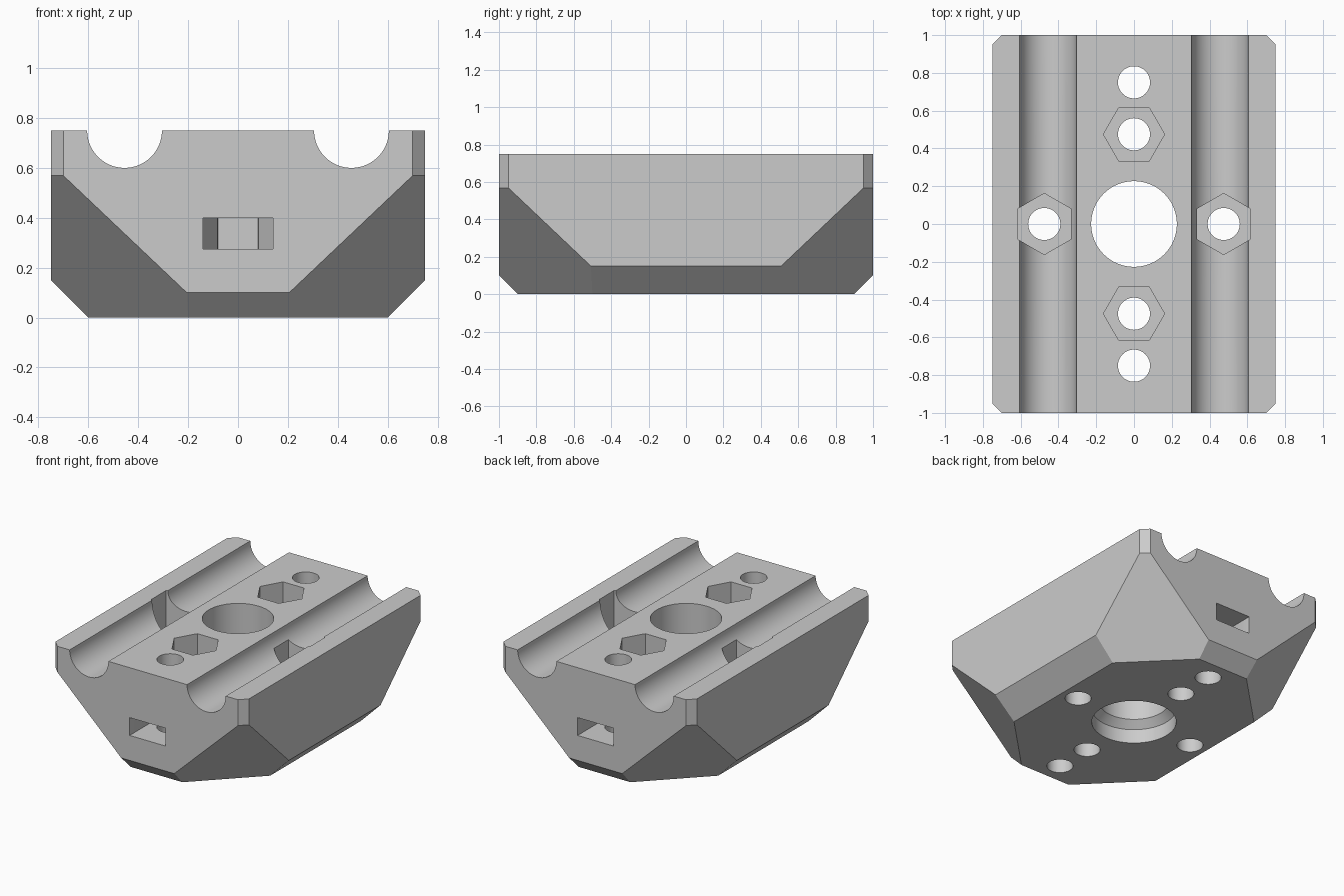
import bpy, bmesh, math
from mathutils import Vector, Matrix

default = bpy.data.objects.get("Cube")
if default:
    bpy.data.objects.remove(default, do_unlink=True)

grey = bpy.data.materials.new("plain grey")
grey.use_nodes = True
COLOUR = (0.6, 0.6, 0.6, 1)
grey.diffuse_color = COLOUR
grey.node_tree.nodes["Principled BSDF"].inputs["Base Color"].default_value = COLOUR


def add_object(name, bm):
    bmesh.ops.recalc_face_normals(bm, faces=bm.faces)
    mesh = bpy.data.meshes.new(name)
    bm.to_mesh(mesh)
    bm.free()
    mesh.materials.append(grey)
    obj = bpy.data.objects.new(name, mesh)
    bpy.context.collection.objects.link(obj)
    return obj


def circle(radius, sides=64, turn=0.0):
    steps = [turn + math.tau * i / sides for i in range(sides)]
    return [(radius * math.cos(a), radius * math.sin(a)) for a in steps]


def loft(name, rings, matrix=Matrix()):
    """Closed solid through a stack of (outline, z) rings."""
    bm = bmesh.new()
    loops = [[bm.verts.new((x, y, z)) for x, y in pts] for pts, z in rings]
    for low, high in zip(loops, loops[1:]):
        for i in range(len(low)):
            bm.faces.new((low[i - 1], low[i], high[i], high[i - 1]))
    bm.faces.new(loops[0])
    bm.faces.new(loops[-1])
    bm.transform(matrix)
    return add_object(name, bm)


# Block with chamfered corners and undersides
bm = bmesh.new()
bmesh.ops.create_cube(bm, size=1, matrix=Matrix.Translation((0, 0, 0.375))
                      @ Matrix.Diagonal((1.5, 2, 0.75, 1)))


def slice_off(point, normal):
    cut = bmesh.ops.bisect_plane(bm, geom=bm.verts[:] + bm.edges[:] + bm.faces[:],
                                 plane_co=point, plane_no=normal, clear_outer=True)
    edges = [e for e in cut["geom_cut"] if isinstance(e, bmesh.types.BMEdge)]
    bmesh.ops.contextual_create(bm, geom=edges)


for s in (-1, 1):
    slice_off(Vector((s * 0.6, 0, 0)), Vector((s, 0, -1)))
    slice_off(Vector((0, s * 0.9, 0)), Vector((0, s, -1)))
for sx in (-1, 1):
    for sy in (-1, 1):
        slice_off(Vector((sx * 0.7, sy, 0)), Vector((sx, sy, 0)))
        slice_off(Vector((sx * 0.6, sy * 0.5, 0)), Vector((sx, sy, -1.055)))
block = add_object("mounting_block", bm)

# Centre bore with a wider, tapered mouth underneath
cutters = [loft("centre_bore", [(circle(0.275), -0.1), (circle(0.275), 0.1),
                                (circle(0.227), 0.15), (circle(0.227), 0.9)])]

half_slot = [(0.14, 1.1), (0.14, 0.785), (0.16, 0.75), (0.08, 0.61)]
slot = half_slot + [(-x, y) for x, y in reversed(half_slot)]
FLOOR = 0.275

for s in (-1, 1):
    # Rod groove along the top
    along = Matrix.Translation((s * 0.455, 0, 0.75)) @ Matrix.Rotation(math.pi / 2, 4, "X")
    cutters.append(loft("rod_groove", [(circle(0.15), -1.2), (circle(0.15), 1.2)], along))
    # Nut pockets open to the top
    for name, x, y, turn in (("end_nut_pocket", 0, s * 0.475, 0),
                             ("side_nut_pocket", s * 0.475, 0, math.pi / 6)):
        hexagon = circle(0.162, 6, turn)
        cutters.append(loft(name, [(hexagon, FLOOR), (hexagon, 0.9)],
                            Matrix.Translation((x, y, 0))))
    # Nut slot open to the end face
    cutters.append(loft("nut_slot", [(slot, FLOOR), (slot, 0.4)],
                        Matrix.Rotation(0 if s > 0 else math.pi, 4, "Z")))
    # Bolt holes
    for x, y in ((0, 0.75), (0, 0.475), (0.475, 0)):
        cutters.append(loft("bolt_hole", [(circle(0.085, 48), -0.1), (circle(0.085, 48), 0.9)],
                            Matrix.Translation((s * x, s * y, 0))))

for cutter in cutters:
    cutter.hide_render = True
    mod = block.modifiers.new(cutter.name, "BOOLEAN")
    mod.operation = "DIFFERENCE"
    mod.solver = "EXACT"
    mod.object = cutter

# Bake the cuts and drop the cutters
graph = bpy.context.evaluated_depsgraph_get()
result = bpy.data.meshes.new_from_object(block.evaluated_get(graph))
block.modifiers.clear()
block.data = result
for cutter in cutters:
    bpy.data.objects.remove(cutter, do_unlink=True)
result.materials.clear()
result.materials.append(grey)
for face in result.polygons:
    face.material_index = 0

bpy.ops.object.select_all(action="DESELECT")
block.select_set(True)
bpy.context.view_layer.objects.active = block
bpy.ops.object.shade_smooth_by_angle(angle=math.radians(30))
